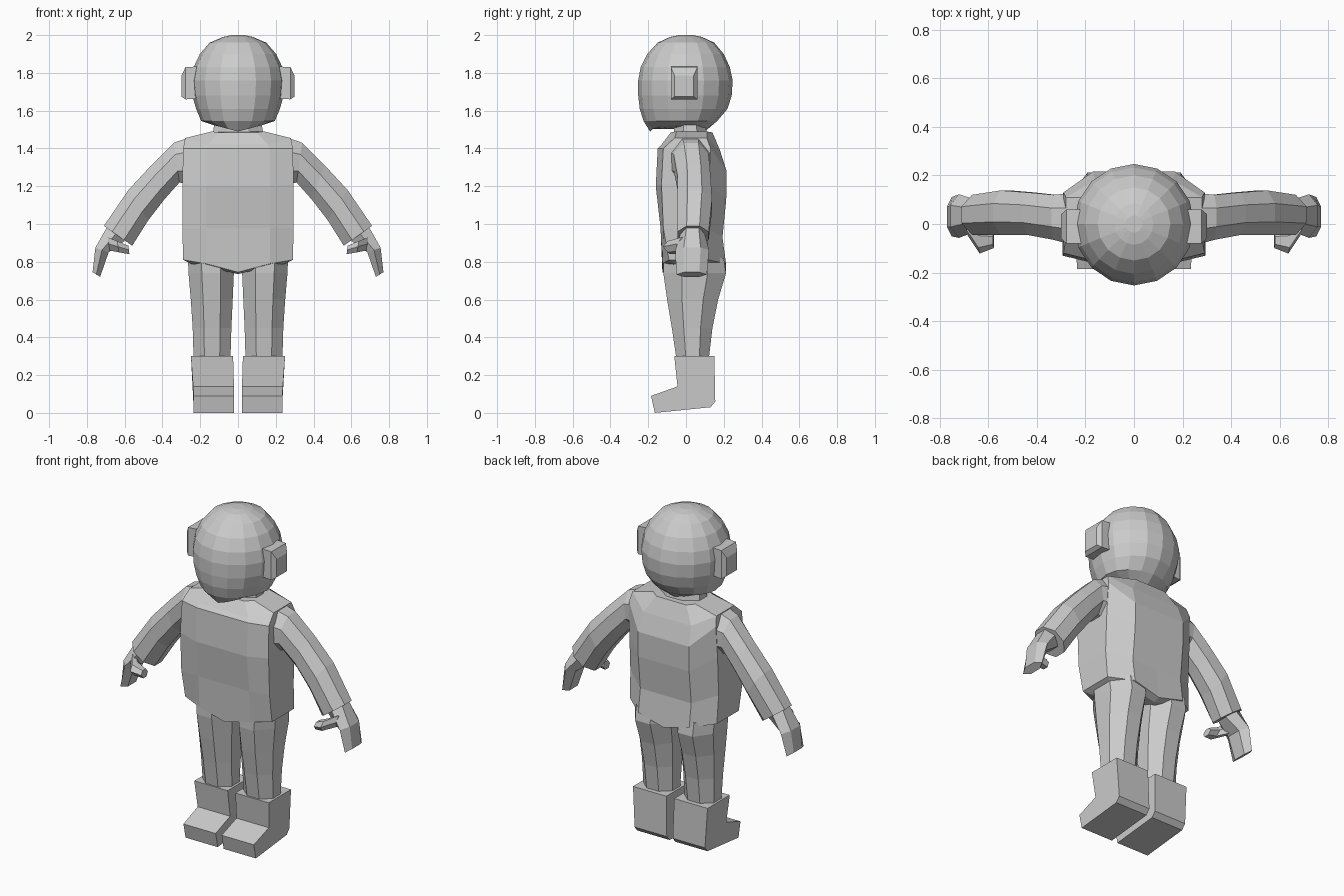
import bpy, bmesh
from math import cos, sin, pi
from mathutils import Vector as V

if "Cube" in bpy.data.objects:
    bpy.data.objects.remove(bpy.data.objects["Cube"])


def loft(name, rings, mirror=False):
    """Skin a list of equal-length point rings, cap both ends, optionally mirror in x."""
    bm = bmesh.new()
    rows = [[bm.verts.new(p) for p in r] for r in rings]
    n = len(rows[0])
    for a, b in zip(rows, rows[1:]):
        for i in range(n):
            j = (i + 1) % n
            bm.faces.new((a[i], a[j], b[j], b[i]))
    bm.faces.new(rows[0])
    bm.faces.new(rows[-1])
    bmesh.ops.recalc_face_normals(bm, faces=bm.faces)
    me = bpy.data.meshes.new(name)
    bm.to_mesh(me)
    bm.free()
    ob = bpy.data.objects.new(name, me)
    bpy.context.collection.objects.link(ob)
    if mirror:
        ob.modifiers.new("Mirror", 'MIRROR')
    return ob


def ring(c, u, v, n):
    """Flat-sided n-gon whose flats lie at c +/- u and c +/- v."""
    k = 1 / cos(pi / n)
    return [V(c) + k * (cos(a) * V(u) + sin(a) * V(v))
            for a in (pi / n + 2 * pi * i / n for i in range(n))]


def limb_ring(tx, tz, bx, bz, y0, y1, n=8):
    """Limb section spanning a top and a bottom point in front view, and y0..y1."""
    return ring(((tx + bx) / 2, (y0 + y1) / 2, (tz + bz) / 2),
                ((tx - bx) / 2, 0, (tz - bz) / 2), (0, (y1 - y0) / 2, 0), n)


def flat_ring(z, x0, x1, y0, y1, n=8):
    return ring(((x0 + x1) / 2, (y0 + y1) / 2, z), ((x1 - x0) / 2, 0, 0),
                (0, (y1 - y0) / 2, 0), n)


def head_ring(z, rx, yf, yb, lift=0.0, n=16):
    pts = []
    for i in range(n):
        a = 2 * pi * i / n
        x, s = rx * sin(a), cos(a)
        pts.append(V((x, s * (yb if s > 0 else -yf), z + lift * abs(x))))
    return pts


# Head
loft("head", [head_ring(*r) for r in (
    (1.49, .135, -.19, .10, .26), (1.545, .195, -.225, .165), (1.61, .222, -.245, .22),
    (1.68, .242, -.253, .242), (1.76, .248, -.253, .247), (1.83, .235, -.24, .232),
    (1.90, .202, -.205, .20), (1.96, .15, -.15, .15), (1.99, .08, -.085, .085),
    (2.0, .035, -.035, .035))])

# Ears
loft("ear", [ring((x, -.01, z), (0, hy, 0), (0, 0, hz), 4) for x, z, hy, hz in (
    (.20, 1.75, .07, .085), (.278, 1.745, .07, .085), (.30, 1.73, .05, .055))], True)

# Neck
loft("neck", [flat_ring(1.44, -.14, .14, -.07, .12), flat_ring(1.53, -.125, .125, -.06, .10)])


# Jacket body: front, side and back levels are set separately for each section
def body_ring(w, c, yf, zf, sf, sb, zs, yb, zb, dip=0.0):
    half = [(c, yf, zf), (w, sf, zs), (w, sb, zs), (c, yb, zb)]
    return ([V((0, yf, zf - dip))] + [V(p) for p in half] + [V((0, yb, zb - dip))]
            + [V((-x, y, z)) for x, y, z in reversed(half)])


loft("jacket_body", [body_ring(*r) for r in (
    (.25, .15, -.09, .77, -.06, .10, .79, .17, .77, .035),
    (.29, .17, -.125, .79, -.09, .12, .81, .212, .79, .045),
    (.295, .17, -.135, .98, -.12, .11, .98, .193, .93),
    (.295, .17, -.16, 1.20, -.13, .12, 1.21, .213, 1.13),
    (.29, .17, -.15, 1.40, -.12, .13, 1.40, .215, 1.28),
    (.28, .16, -.13, 1.42, -.06, .11, 1.455, .18, 1.39),
    (.14, .10, -.08, 1.485, -.05, .11, 1.49, .14, 1.485))])

# Sleeves
loft("sleeve", [limb_ring(*r) for r in (
    (.24, 1.465, .24, 1.20, -.09, .13), (.34, 1.43, .31, 1.22, -.065, .12),
    (.46, 1.31, .39, 1.13, -.045, .13), (.58, 1.18, .475, 1.02, -.045, .138),
    (.71, .99, .56, .885, -.045, .12))], True)

# Hands and thumbs
loft("hand", [limb_ring(*r, 6) for r in (
    (.69, .99, .60, .91, -.02, .09), (.755, .875, .685, .85, -.045, .11),
    (.77, .745, .73, .72, -.04, .10))], True)
loft("thumb", [limb_ring(*r, 6) for r in (
    (.69, .93, .68, .86, -.04, .04), (.64, .91, .63, .85, -.115, -.03),
    (.58, .885, .575, .84, -.095, -.04))], True)

# Trouser legs
loft("trouser_leg", [flat_ring(*r) for r in (
    (.82, .02, .265, -.12, .20), (.74, .022, .262, -.12, .212), (.60, .028, .25, -.10, .17),
    (.45, .035, .24, -.075, .14), (.28, .04, .235, -.05, .12))], True)

# Boots: side profile swept across the width
boot = [(-.062, .30), (.15, .30), (.155, .06), (.13, .03), (-.165, .005), (-.185, .09), (-.045, .14)]


def boot_ring(x, flare):
    return [V((x + flare * max(0, z - .1), y, z - .005 if z < .01 else z)) for y, z in boot]


loft("boot", [boot_ring(.02, .03), boot_ring(.235, .07)], True)
